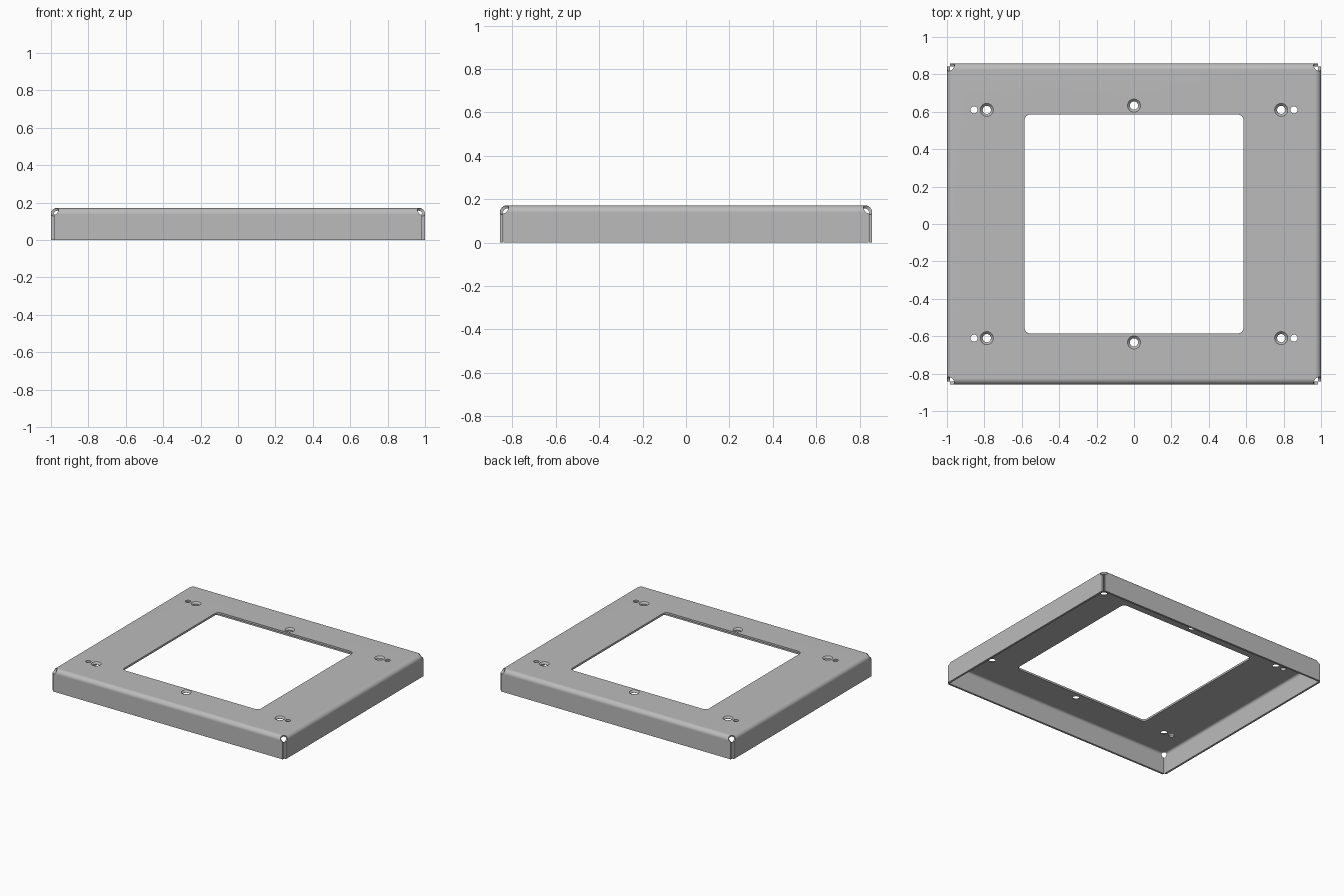
import bpy, bmesh
from math import sin, cos, pi

if "Cube" in bpy.data.objects:
    bpy.data.objects.remove(bpy.data.objects["Cube"])

HX, HY, H = 1.0, 0.858, 0.172      # half width, half depth, height
T, R = 0.015, 0.033                # sheet thickness, outer bend radius


def loft(bm, rings):
    """Closed solid through a list of equal-count rings, capped at both ends."""
    vs = [[bm.verts.new(p) for p in ring] for ring in rings]
    n = len(vs[0])
    for a, b in zip(vs, vs[1:]):
        for i in range(n):
            j = (i + 1) % n
            bm.faces.new((a[i], a[j], b[j], b[i]))
    bm.faces.new(vs[0])
    bm.faces.new(vs[-1])


def finish(bm, name):
    bmesh.ops.recalc_face_normals(bm, faces=bm.faces)
    me = bpy.data.meshes.new(name)
    bm.to_mesh(me)
    bm.free()
    ob = bpy.data.objects.new(name, me)
    bpy.context.collection.objects.link(ob)
    return ob


def rect(x, y, z):
    return [(-x, -y, z), (x, -y, z), (x, y, z), (-x, y, z)]


def circle(cx, cy, z, r, n=32):
    return [(cx + r * cos(2 * pi * i / n), cy + r * sin(2 * pi * i / n), z) for i in range(n)]


def rounded_rect(hx, hy, r, z, n=6):
    pts = []
    for k, (sx, sy) in enumerate([(1, 1), (-1, 1), (-1, -1), (1, -1)]):
        for i in range(n + 1):
            a = pi / 2 * (k + i / n)
            pts.append((sx * (hx - r) + r * cos(a), sy * (hy - r) + r * sin(a), z))
    return pts


def bend(r, n=8):
    """Rectangular rings around the bend, from the top plate to the wall."""
    return [rect(HX - R + r * sin(pi / 2 * i / n), HY - R + r * sin(pi / 2 * i / n),
                 H - R + r * cos(pi / 2 * i / n)) for i in range(n + 1)]


# folded sheet: outer skin down, rim, inner skin back up
bm = bmesh.new()
loft(bm, bend(R) + [rect(HX, HY, 0), rect(HX - T, HY - T, 0)] + bend(R - T)[::-1])
frame = finish(bm, "sheet_metal_frame")

# window, countersunk holes and small pilot holes
bm = bmesh.new()
loft(bm, [rounded_rect(0.585, 0.585, 0.03, z) for z in (H - 0.1, H + 0.1)])
for sy in (-1, 1):
    for x, y in ((-0.787, 0.61), (0, 0.633), (0.787, 0.61)):
        loft(bm, [circle(x, sy * y, z, r) for z, r in
                  ((H - 0.08, 0.022), (H - 0.013, 0.022), (H, 0.035), (H + 0.05, 0.035))])
    for x in (-0.855, 0.855):
        loft(bm, [circle(x, sy * 0.61, z, 0.019) for z in (H - 0.08, H + 0.05)])
holes = finish(bm, "hole_cutter")

# open corner seams between neighbouring flanges
slit, relief = bmesh.new(), bmesh.new()
S = T + 0.001
for sx in (-1, 1):
    for sy in (-1, 1):
        x, y = sx * (HX - S + 0.05), sy * (HY - S + 0.05)
        loft(slit, [[(x + a * 0.05, y + b * 0.05, z) for a, b in
                     ((-1, -1), (1, -1), (1, 1), (-1, 1))] for z in (-0.05, H - 0.024)])
        # round bend relief at the top of each seam
        ball = bmesh.ops.create_uvsphere(relief, u_segments=24, v_segments=16, radius=0.025)
        bmesh.ops.translate(relief, verts=ball["verts"],
                            vec=(sx * (HX - 0.018), sy * (HY - 0.018), H - 0.019))
cutters = [holes, finish(slit, "seam_cutter"), finish(relief, "relief_cutter")]

bpy.context.view_layer.objects.active = frame
frame.select_set(True)
for c in cutters:
    c.hide_render = True
    m = frame.modifiers.new(c.name, 'BOOLEAN')
    m.operation, m.solver, m.object = 'DIFFERENCE', 'EXACT', c
    bpy.ops.object.modifier_apply(modifier=m.name)
    bpy.data.objects.remove(c)

bpy.ops.object.shade_smooth_by_angle(angle=pi / 6)
wn = frame.modifiers.new("flat_faces", 'WEIGHTED_NORMAL')
wn.keep_sharp = True

# mid grey sheet metal
grey = bpy.data.materials.new("grey_metal")
grey.diffuse_color = (0.5, 0.5, 0.5, 1)
grey.use_nodes = True
grey.node_tree.nodes["Principled BSDF"].inputs["Base Color"].default_value = grey.diffuse_color
frame.data.materials.clear()
frame.data.materials.append(grey)
